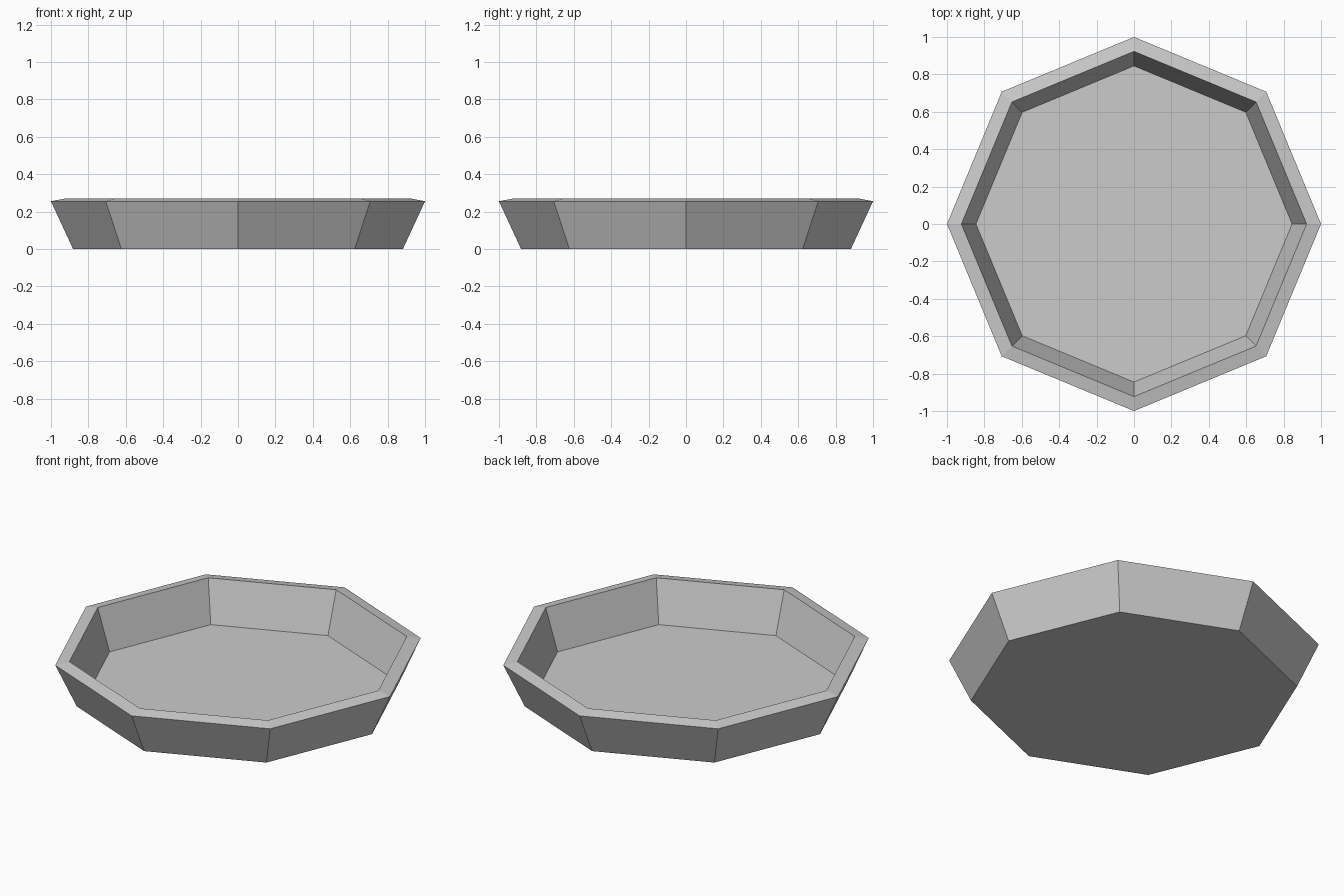
import bpy
import bmesh
from math import cos, sin, tau

SIDES = 8

if "Cube" in bpy.data.objects:
    bpy.data.objects.remove(bpy.data.objects["Cube"], do_unlink=True)

# Plain grey material
grey = bpy.data.materials.new("light_grey")
grey.use_nodes = True
colour = (0.6, 0.6, 0.6, 1)
grey.diffuse_color = colour
grey.node_tree.nodes["Principled BSDF"].inputs["Base Color"].default_value = colour

# Radius and height: base, outer lip, inner lip, floor
profile = [(0.882, 0), (1, 0.255), (0.923, 0.27), (0.845, 0.027)]

bm = bmesh.new()
rings = [[bm.verts.new((r * cos(tau * i / SIDES), r * sin(tau * i / SIDES), z))
          for i in range(SIDES)] for r, z in profile]

# Outer wall, sloped rim and inner wall
for low, high in zip(rings, rings[1:]):
    for i in range(SIDES):
        j = (i + 1) % SIDES
        bm.faces.new((low[i], low[j], high[j], high[i]))

# Underside and floor
bm.faces.new(rings[0][::-1])
bm.faces.new(rings[-1])
bmesh.ops.recalc_face_normals(bm, faces=bm.faces)

mesh = bpy.data.meshes.new("octagonal_dish")
bm.to_mesh(mesh)
bm.free()
mesh.materials.append(grey)
dish = bpy.data.objects.new("octagonal_dish", mesh)
bpy.context.collection.objects.link(dish)
